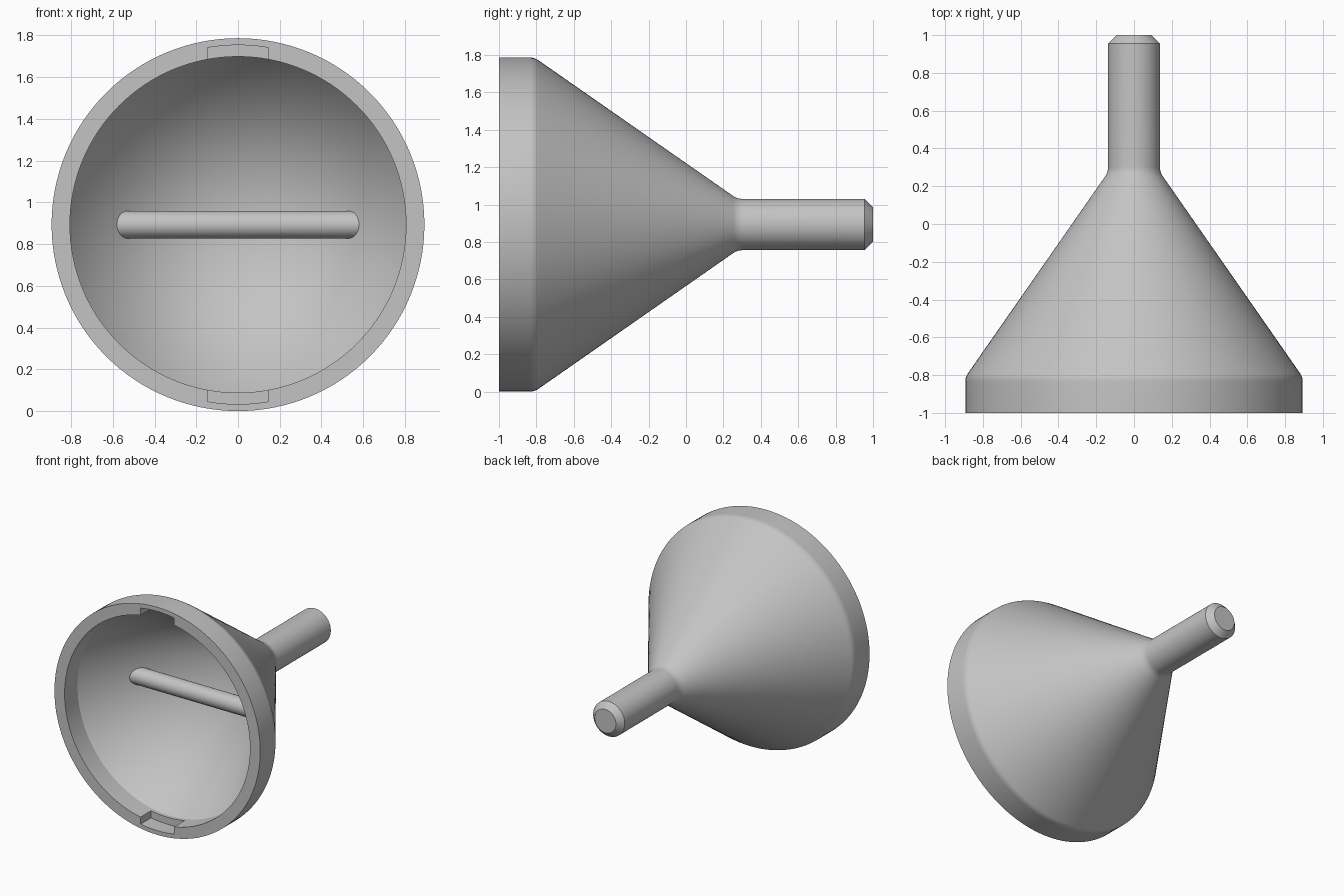
import bpy, bmesh, math
from mathutils import Vector, Matrix

RIM, AXIS_Z, SEGMENTS = 0.893, 0.893, 128

cube = bpy.data.objects.get("Cube")
if cube:
    bpy.data.objects.remove(cube, do_unlink=True)

grey = bpy.data.materials.new("plain grey")
grey.use_nodes = True
grey.diffuse_color = (0.55, 0.55, 0.55, 1)
grey.node_tree.nodes["Principled BSDF"].inputs["Base Color"].default_value = (0.55, 0.55, 0.55, 1)


def make_object(name, bm):
    bmesh.ops.recalc_face_normals(bm, faces=bm.faces)
    mesh = bpy.data.meshes.new(name)
    bm.to_mesh(mesh)
    bm.free()
    mesh.materials.append(grey)
    obj = bpy.data.objects.new(name, mesh)
    bpy.context.collection.objects.link(obj)
    return obj


def fillet(before, corner, after, size, steps=6):
    """Round a profile corner with a short quadratic curve."""
    a, c, b = Vector(before), Vector(corner), Vector(after)
    start = c + (a - c).normalized() * size
    end = c + (b - c).normalized() * size
    return [(1 - t) ** 2 * start + 2 * t * (1 - t) * c + t * t * end
            for t in (i / steps for i in range(steps + 1))]


def lathe(name, profile):
    """Spin (radius, y) points around the horizontal axis."""
    bm = bmesh.new()
    verts = [bm.verts.new((r, y, AXIS_Z)) for r, y in profile]
    edges = [bm.edges.new(pair) for pair in zip(verts, verts[1:])]
    bmesh.ops.spin(bm, geom=verts + edges, cent=(0, 0, AXIS_Z), axis=(0, 1, 0),
                   angle=math.tau, steps=SEGMENTS, use_duplicate=False)
    bmesh.ops.remove_doubles(bm, verts=bm.verts, dist=0.0005)
    return make_object(name, bm)


def notch_cutter(side):
    """Curved block that cuts a slot into the inside of the rim."""
    bm = bmesh.new()
    half, outer, inner = 0.145, 0.86, 0.75
    spread = math.asin(half / outer)
    arc = [(outer * math.sin(a), outer * math.cos(a))
           for a in (spread * (i / 6 - 1) for i in range(13))]
    outline = arc + [(half, inner), (-half, inner)]
    face = bm.faces.new([bm.verts.new((x, -1.05, AXIS_Z + side * z)) for x, z in outline])
    new = bmesh.ops.extrude_face_region(bm, geom=[face])["geom"]
    bmesh.ops.translate(bm, vec=(0, 0.18, 0),
                        verts=[v for v in new if isinstance(v, bmesh.types.BMVert)])
    cutter = make_object("notch_cutter", bm)
    cutter.hide_render = True
    return cutter


# Funnel body: solid stem, conical shell and straight rim
rim_front, rim_back = (RIM, -1), (RIM, -0.81)
neck, stem_end = (0.137, 0.275), (0.137, 0.955)
profile = [(0, 1), (0.092, 1), stem_end]
profile += fillet(stem_end, neck, rim_back, 0.03)
profile += fillet(neck, rim_back, rim_front, 0.025)
profile += [rim_front, (0.805, -1), (0.805, -0.84), (0, 0.32)]
funnel = lathe("funnel_body", profile)

# Slots at the top and bottom of the rim
for side in (1, -1):
    cutter = notch_cutter(side)
    cut = funnel.modifiers.new("notch", "BOOLEAN")
    cut.object, cut.operation, cut.solver = cutter, "DIFFERENCE", "EXACT"
    bpy.context.view_layer.objects.active = funnel
    bpy.ops.object.modifier_apply(modifier=cut.name)
    bpy.data.objects.remove(cutter, do_unlink=True)

# Round cross bar whose ends sink into the cone wall
bm = bmesh.new()
bmesh.ops.create_cone(bm, cap_ends=True, segments=48, radius1=0.066, radius2=0.066, depth=1.17,
                      matrix=Matrix.Translation((0, -0.45, AXIS_Z)) @ Matrix.Rotation(math.pi / 2, 4, "Y"))
bar = make_object("cross_bar", bm)

# Smooth shading with crisp edges
bpy.ops.object.select_all(action="DESELECT")
for obj in (funnel, bar):
    obj.select_set(True)
bpy.context.view_layer.objects.active = funnel
bpy.ops.object.shade_smooth_by_angle(angle=math.radians(30))
